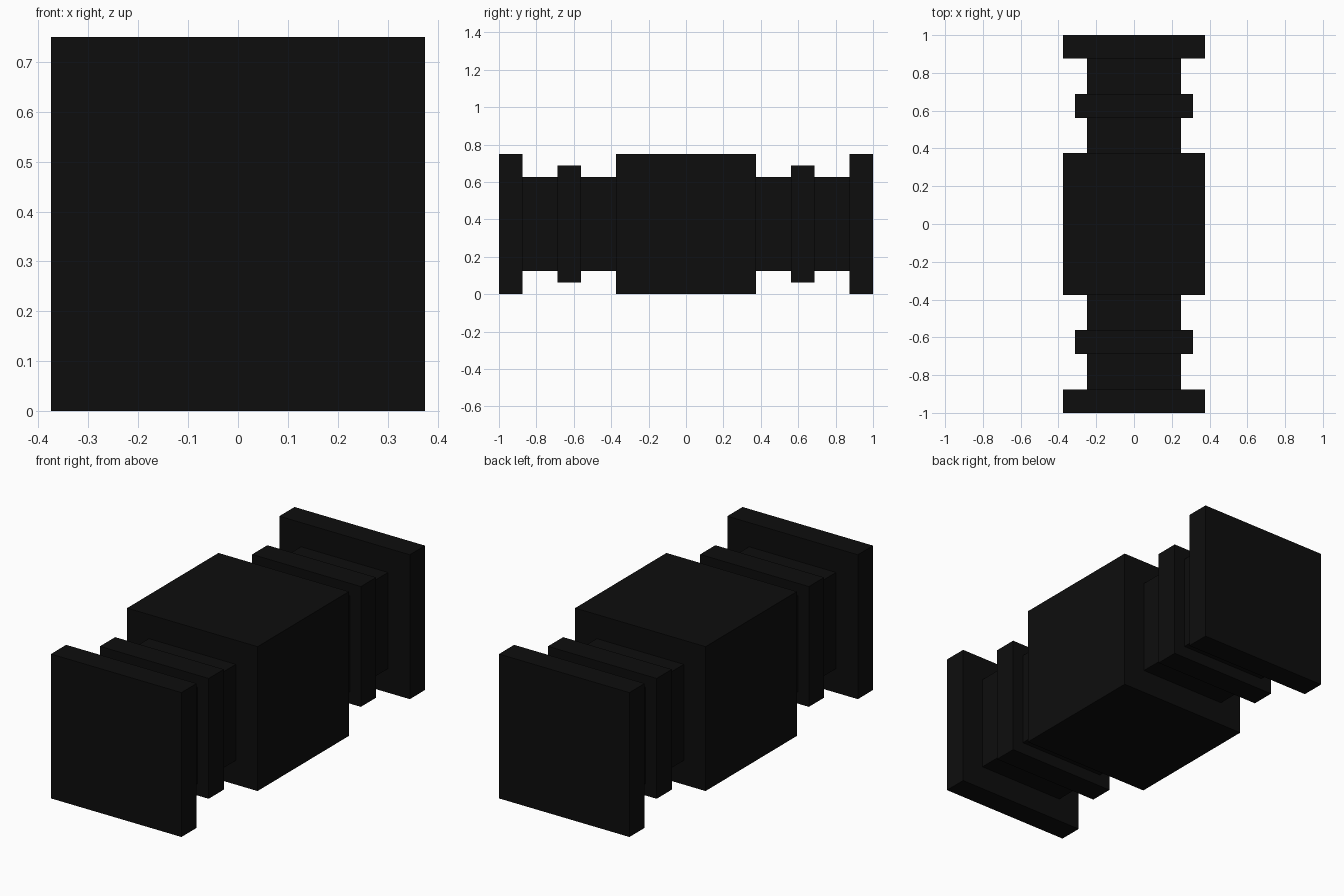
import bpy
import bmesh
from mathutils import Matrix

cube = bpy.data.objects.get("Cube")
if cube:
    bpy.data.objects.remove(cube, do_unlink=True)

# Single near-black colour
black = bpy.data.materials.new("soft_black")
black.use_nodes = True
colour = (0.004, 0.004, 0.004, 1)
black.diffuse_color = colour
black.node_tree.nodes["Principled BSDF"].inputs["Base Color"].default_value = colour

MID_Z = 0.375


def block(name, side, y_start, y_end):
    """Square block centred on the long axis, spanning y_start to y_end."""
    bm = bmesh.new()
    bmesh.ops.create_cube(bm, size=1, matrix=Matrix.Diagonal((side, y_end - y_start, side, 1)))
    mesh = bpy.data.meshes.new(name)
    bm.to_mesh(mesh)
    bm.free()
    mesh.materials.append(black)
    obj = bpy.data.objects.new(name, mesh)
    obj.location = (0, (y_start + y_end) / 2, MID_Z)
    bpy.context.collection.objects.link(obj)


# Large central body
block("central_body", 0.75, -0.375, 0.375)

# Matching arm at each end: neck, collar, neck, end plate
ARM = [
    ("inner_neck", 0.5, 0.375, 0.5625),
    ("collar", 0.625, 0.5625, 0.6875),
    ("outer_neck", 0.5, 0.6875, 0.875),
    ("end_plate", 0.75, 0.875, 1.0),
]
for part, side, near, far in ARM:
    block("front_" + part, side, -far, -near)
    block("back_" + part, side, near, far)
